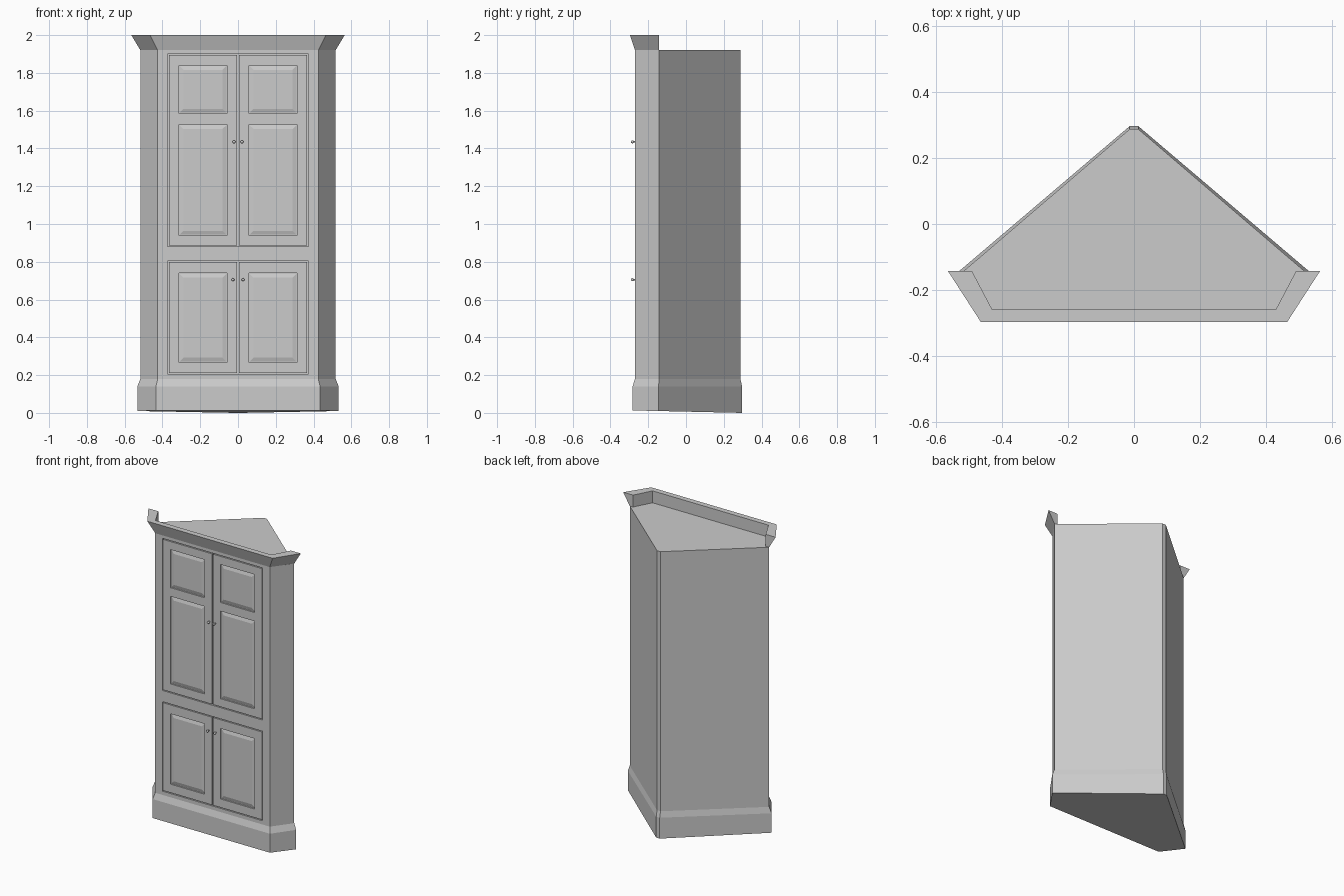
import bpy, bmesh
from math import radians

if "Cube" in bpy.data.objects:
    bpy.data.objects.remove(bpy.data.objects["Cube"])

FRONT = -0.27


def make(name, bm):
    bmesh.ops.remove_doubles(bm, verts=bm.verts, dist=1e-5)
    bmesh.ops.recalc_face_normals(bm, faces=bm.faces)
    mesh = bpy.data.meshes.new(name)
    bm.to_mesh(mesh)
    bm.free()
    ob = bpy.data.objects.new(name, mesh)
    bpy.context.collection.objects.link(ob)
    return ob


def mirrored(half):
    """Right-hand outline points, front to back, mirrored to the left."""
    return half + [(-x, y) for x, y in reversed(half)]


def bridge(bm, a, b, closed=True):
    n = len(a)
    for i in range(n if closed else n - 1):
        j = (i + 1) % n
        bm.faces.new((a[i], a[j], b[j], b[i]))


def rect(bm, x0, x1, z0, z1, y, inset=0):
    i = inset
    return [bm.verts.new((x, y, z)) for x, z in
            ((x0 + i, z0 + i), (x1 - i, z0 + i), (x1 - i, z1 - i), (x0 + i, z1 - i))]


def front_grid(bm, xs, zs, holes, steps, y):
    """Flat front split at xs and zs; hole cells get nested (inset, depth) rings."""
    for i in range(len(xs) - 1):
        for k in range(len(zs) - 1):
            cell = (xs[i], xs[i + 1], zs[k], zs[k + 1])
            ring = rect(bm, *cell, y)
            if (i, k) in holes:
                for inset, depth in steps:
                    new = rect(bm, *cell, y + depth, inset)
                    bridge(bm, ring, new)
                    ring = new
            bm.faces.new(ring)


# Cabinet carcass: corner-shaped prism with two shallow door openings
outline = mirrored([(0.425, FRONT), (0.517, -0.143), (0.013, 0.288)])
bm = bmesh.new()
low, top = [[bm.verts.new((x, y, z)) for x, y in outline] for z in (0.17, 1.92)]
bridge(bm, low, top, closed=False)
bm.faces.new(low)
bm.faces.new(top)
front_grid(bm, [-0.425, -0.372, 0.372, 0.425], [0.17, 0.205, 0.805, 0.88, 1.9, 1.92],
           {(1, 1), (1, 3)}, [(0, 0.015)], FRONT)
make("cabinet_body", bm)

# Plinth: flared base with a chamfered top and slightly sloping underside
base = mirrored([(0.435, -0.283), (0.533, -0.145), (0.013, 0.297)])
bm = bmesh.new()
rings = [[bm.verts.new((x, y, 0.013 * (0.297 - y) / 0.58)) for x, y in base],
         [bm.verts.new((x, y, 0.14)) for x, y in base],
         [bm.verts.new((x, y, 0.18)) for x, y in outline]]
for a, b in zip(rings, rings[1:]):
    bridge(bm, a, b)
bm.faces.new(rings[0])
bm.faces.new(rings[-1])
make("plinth", bm)

# Crown moulding: profile swept around the three front sides
profile = [(0.425, FRONT, 0.517, 1.92), (0.465, -0.297, 0.565, 2.0),
           (0.43, -0.26, 0.492, 2.0), (0.43, -0.26, 0.492, 1.92)]
bm = bmesh.new()
stations = [[], [], [], []]
for cx, cy, ex, z in profile:
    for s, (x, y) in zip(stations, ((-ex, -0.142), (-cx, cy), (cx, cy), (ex, -0.142))):
        s.append(bm.verts.new((x, y, z)))
for a, b in zip(stations, stations[1:]):
    bridge(bm, a, b)
bm.faces.new(stations[0])
bm.faces.new(stations[-1])
make("crown_moulding", bm)


# Doors with raised panels, and knobs
def door(name, side, z0, z1, panels, knob_x, knob_z):
    bm = bmesh.new()
    xs = sorted(side * x for x in (0.004, 0.058, 0.313, 0.366))
    zs = [z0] + panels + [z1]
    holes = {(1, k) for k in range(1, len(zs) - 1, 2)}
    front_grid(bm, xs, zs, holes, [(0, 0.009), (0.004, 0.009), (0.024, 0.003)], FRONT)
    bridge(bm, rect(bm, xs[0], xs[-1], z0, z1, FRONT),
           rect(bm, xs[0], xs[-1], z0, z1, FRONT + 0.015))
    make(name, bm)
    bpy.ops.mesh.primitive_uv_sphere_add(segments=12, ring_count=8, radius=0.008,
                                         location=(side * knob_x, -0.284, knob_z))
    knob = bpy.context.object
    knob.name = name + "_knob"
    bpy.ops.object.shade_smooth_by_angle()
    bpy.ops.mesh.primitive_cylinder_add(vertices=10, radius=0.004, depth=0.016,
                                        location=(side * knob_x, -0.275, knob_z),
                                        rotation=(radians(90), 0, 0))
    bpy.context.object.name = name + "_knob_stem"


for label, side in (("left", -1), ("right", 1)):
    door(label + "_upper_door", side, 0.886, 1.894, [0.94, 1.527, 1.585, 1.84], 0.021, 1.435)
    door(label + "_lower_door", side, 0.211, 0.799, [0.268, 0.74], 0.027, 0.705)
